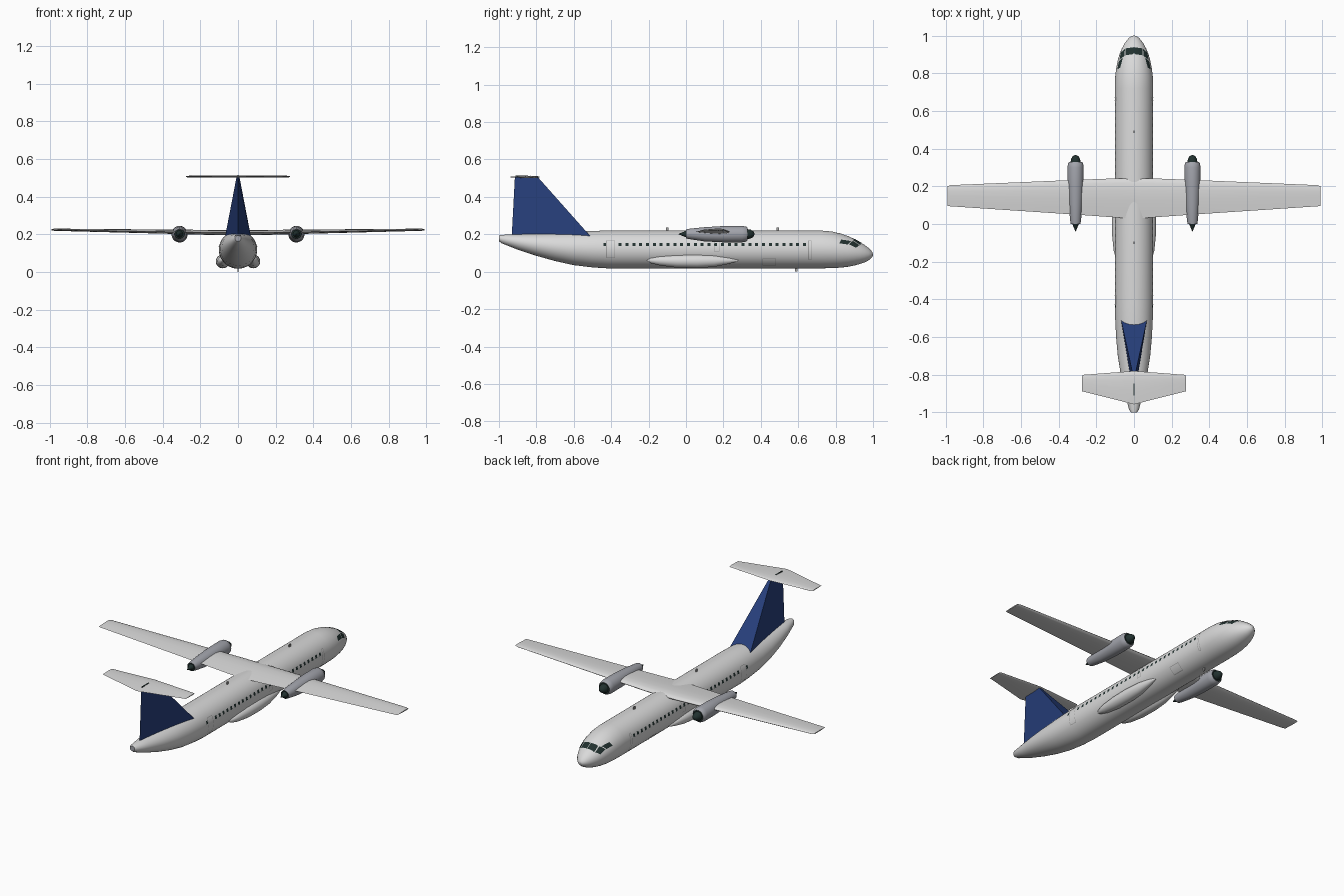
import bpy, bmesh, math
from mathutils import Vector

cube = bpy.data.objects.get("Cube")
if cube:
    bpy.data.objects.remove(cube)


def material(name, *rgb):
    m = bpy.data.materials.new(name)
    m.use_nodes = True
    m.diffuse_color = (*rgb, 1)
    m.node_tree.nodes["Principled BSDF"].inputs["Base Color"].default_value = (*rgb, 1)
    return m


WHITE = material("light grey paint", 0.7, 0.7, 0.7)
GREY = material("engine grey", 0.36, 0.37, 0.41)
BLUE = material("tail blue", 0.02, 0.05, 0.2)
DARK = material("dark glass", 0.015, 0.03, 0.028)
LINE = material("panel line grey", 0.38, 0.38, 0.38)


def finish(bm, name, mats, smooth=True, recalc=True):
    if recalc:
        bmesh.ops.recalc_face_normals(bm, faces=bm.faces)
    me = bpy.data.meshes.new(name)
    bm.to_mesh(me)
    bm.free()
    for m in mats:
        me.materials.append(m)
    ob = bpy.data.objects.new(name, me)
    bpy.context.collection.objects.link(ob)
    if smooth:
        bpy.ops.object.select_all(action='DESELECT')
        ob.select_set(True)
        bpy.context.view_layer.objects.active = ob
        bpy.ops.object.shade_smooth_by_angle(angle=math.radians(35))
    return ob


def loft(name, rings, mats, smooth=True):
    """Skin a list of closed rings; the end caps take the last material."""
    bm = bmesh.new()
    rows = [[bm.verts.new(p) for p in r] for r in rings]
    n = len(rows[0])
    for a, b in zip(rows, rows[1:]):
        for i in range(n):
            j = (i + 1) % n
            bm.faces.new((a[i], a[j], b[j], b[i]))
    for cap in (rows[0], rows[-1]):
        bm.faces.new(cap).material_index = len(mats) - 1
    return finish(bm, name, mats, smooth)


def hull(name, stations, mats, x=0, n=48):
    """Elliptical body along y from (y, half width, bottom, top)."""
    rings = []
    for y, w, lo, hi in stations:
        ring = [2 * math.pi * i / n for i in range(n)]
        rings.append([(x + w * math.sin(a), y, (lo + hi) / 2 + (hi - lo) / 2 * math.cos(a))
                      for a in ring])
    return loft(name, rings, mats)


# Fuselage
BODY = [(-1, .016, .163, .194), (-.985, .026, .152, .197), (-.9, .048, .118, .2),
        (-.8, .07, .085, .204), (-.7, .086, .057, .208), (-.6, .095, .035, .213),
        (-.5, .1, .023, .218), (-.42, .102, .018, .22), (.72, .102, .018, .22),
        (.78, .1, .019, .215), (.83, .094, .022, .203), (.87, .086, .027, .189),
        (.9, .077, .033, .175), (.93, .065, .041, .158), (.955, .052, .05, .143),
        (.975, .038, .06, .128), (.99, .024, .072, .113), (.997, .013, .08, .103),
        (1, .002, .09, .094)]
hull("fuselage", BODY, [WHITE, GREY])


def section(y):
    for a, b in zip(BODY, BODY[1:]):
        if y <= b[0]:
            t = (y - a[0]) / (b[0] - a[0])
            w, lo, hi = (a[k] + (b[k] - a[k]) * t for k in (1, 2, 3))
            return w, (lo + hi) / 2, (hi - lo) / 2


def on_body(y, angle, side, off=.0015):
    w, zc, h = section(y)
    return Vector((side * (w + off) * math.sin(angle), y, zc + (h + off) * math.cos(angle)))


def patch(bm, corners, side, n=5):
    """Thin plate on the fuselage; corners are (y, degrees from the top)."""
    c = [Vector((y, math.radians(a))) for y, a in corners]
    grid = []
    for i in range(n + 1):
        p, q = c[0].lerp(c[1], i / n), c[3].lerp(c[2], i / n)
        grid.append([bm.verts.new(on_body(*p.lerp(q, j / n), side)) for j in range(n + 1)])
    for i in range(n):
        for j in range(n):
            f = bm.faces.new((grid[i][j], grid[i + 1][j], grid[i + 1][j + 1], grid[i][j + 1]))
            f.normal_update()
            mid = f.calc_center_median()
            if f.normal.dot(mid - Vector((0, mid.y, section(mid.y)[1]))) < 0:
                f.normal_flip()


def box_patch(bm, y0, y1, z0, z1, side, n=2):
    _, zc, h = section((y0 + y1) / 2)
    a0, a1 = (math.degrees(math.acos((z - zc) / h)) for z in (z0, z1))
    patch(bm, [(y0, a0), (y1, a0), (y1, a1), (y0, a1)], side, n)


cockpit, cabin, doors = bmesh.new(), bmesh.new(), bmesh.new()
for side in (-1, 1):
    # Cockpit windows
    patch(cockpit, [(.938, 1), (.932, 42), (.895, 34), (.902, 1)], side)
    patch(cockpit, [(.929, 46), (.91, 68), (.872, 62), (.892, 38)], side)
    patch(cockpit, [(.882, 44), (.865, 64), (.82, 66), (.83, 50)], side)
    # Cabin windows
    for k in range(28):
        y = -.352 + k * .0365
        box_patch(cabin, y - .008, y + .008, .136, .154, side)
    box_patch(cabin, -.442, -.428, .136, .154, side)
    # Door outlines
    for y0, y1, z0, z1 in ((-.425, -.38, .075, .165), (.655, .67, .065, .165),
                           (.15, .18, .11, .17), (.41, .48, .035, .07)):
        t = .0015
        for y in (y0, y1):
            box_patch(doors, y - t, y + t, z0, z1, side, 6)
        for z in (z0, z1):
            box_patch(doors, y0, y1, z - t, z + t, side)
finish(cockpit, "cockpit_windows", [DARK], recalc=False)
finish(cabin, "cabin_windows", [DARK], recalc=False)
finish(doors, "door_outlines", [LINE], recalc=False)

# Wing and tailplane
FOIL = [(0, 0), (.03, .22), (.12, .42), (.3, .5), (.55, .4), (.8, .2), (1, .02),
        (.8, -.15), (.55, -.3), (.3, -.4), (.12, -.35), (.03, -.2)]


def wing(name, half):
    """Mirrored foil from (x, leading y, trailing y, z, thickness) outwards."""
    full = [(-s[0], *s[1:]) for s in reversed(half)] + [s for s in half if s[0] > 0]
    rings = [[(x, le + (te - le) * u, z + t * v) for u, v in FOIL] for x, le, te, z, t in full]
    return loft(name, rings, [WHITE])


wing("main_wing", [(0, .243, .028, .208, .032), (.1, .242, .035, .208, .031),
                   (.31, .234, .05, .212, .026), (.975, .206, .094, .224, .013),
                   (.99, .2, .097, .225, .007)])
wing("tailplane", [(0, -.78, -.957, .506, .014), (.265, -.8, -.89, .506, .01),
                   (.275, -.805, -.888, .506, .005)])

# Wedge shaped fin, sharp at the rear
loft("tail_fin", [[(-w, front, z), (w, front, z), (0, back, z)]
                  for w, front, back, z in ((.069, -.507, -.932, .185), (.008, -.79, -.915, .503))],
     [BLUE], smooth=False)


def box(name, size, loc, mat):
    bm = bmesh.new()
    bmesh.ops.create_cube(bm, size=1)
    for v in bm.verts:
        v.co = Vector(a * b for a, b in zip(v.co, size)) + Vector(loc)
    finish(bm, name, [mat], smooth=False)


box("fin_top_slot", (.006, .065, .006), (0, -.878, .511), DARK)

# Aerials
for name, y, z, h in (("front_aerial", .49, .226, .02), ("rear_aerial", -.1, .226, .02),
                      ("belly_aerial", .59, .01, .02)):
    box(name, (.004, .014, h), (0, y, z), LINE)

# Engines and wheel fairings
for side, label in ((1, "left"), (-1, "right")):
    x = .31 * side
    hull(label + "_nacelle", [(0, .026, .178, .226), (.02, .029, .174, .23), (.1, .036, .162, .238),
                              (.2, .042, .157, .244), (.3, .043, .157, .245),
                              (.322, .04, .161, .241), (.33, .034, .168, .234)], [GREY, DARK], x, 32)
    hull(label + "_spinner", [(.325, .027, .174, .228), (.345, .024, .177, .225),
                              (.36, .015, .186, .216), (.366, .004, .197, .205)], [DARK], x, 24)
    hull(label + "_exhaust_cone", [(-.04, .001, .2, .202), (-.015, .011, .19, .212),
                                   (.004, .02, .182, .222)], [DARK], x, 24)
    hull(label + "_wheel_fairing", [(-.21, .002, .06, .063), (-.19, .014, .046, .075),
                                    (-.14, .027, .033, .084), (-.05, .036, .022, .091),
                                    (.06, .037, .02, .093), (.15, .031, .026, .089),
                                    (.23, .017, .042, .076), (.27, .007, .053, .066),
                                    (.285, .001, .058, .06)], [WHITE], .081 * side, 32)
